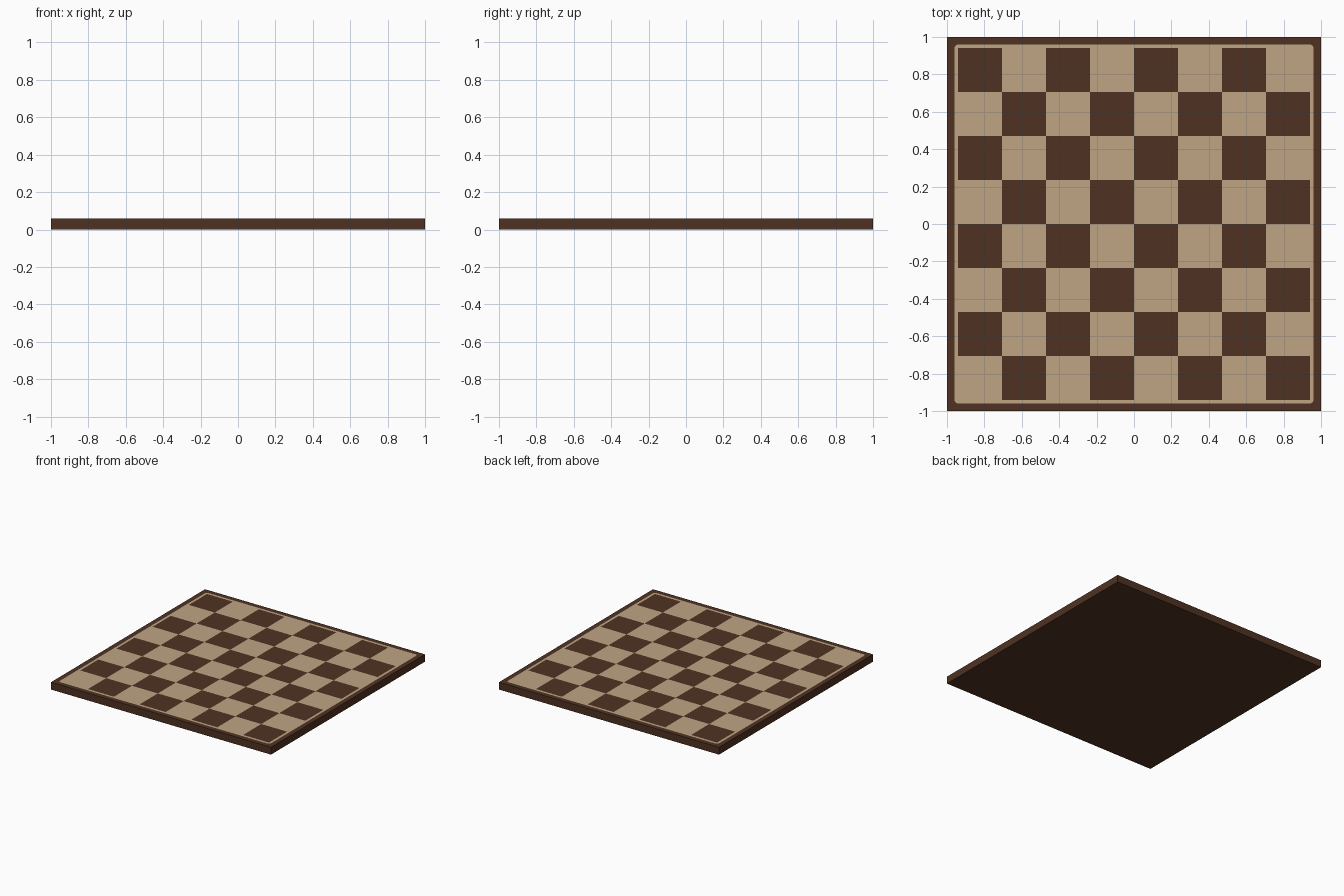
import bpy, bmesh, math

if "Cube" in bpy.data.objects:
    bpy.data.objects.remove(bpy.data.objects["Cube"])

H = 0.06            # board thickness
R = 0.96            # light inlay half width
S = 0.94            # chequered field half width


def material(name, rgb):
    m = bpy.data.materials.new(name)
    m.diffuse_color = (*rgb, 1)
    m.use_nodes = True
    m.node_tree.nodes["Principled BSDF"].inputs["Base Color"].default_value = m.diffuse_color
    return m


dark = material("dark wood", (0.078, 0.032, 0.016))
light = material("light wood", (0.52, 0.376, 0.233))

# Grid lines: outer edge, inlay edge, eight squares, inlay edge, outer edge
lines = [-1, -R] + [-S + i * S / 4 for i in range(9)] + [R, 1]
n = len(lines) - 1
bm = bmesh.new()


def face(points, mat):
    f = bm.faces.new([bm.verts.new(p) for p in points])
    f.material_index = mat


# Top surface: frame, light margin and chequered squares cut into one flat face
for i in range(n):
    for j in range(n):
        x0, x1, y0, y1 = lines[i], lines[i + 1], lines[j], lines[j + 1]
        if i in (1, n - 2) and j in (1, n - 2):
            # Rounded corner of the inlay
            sx, sy = (1 if i > 1 else -1), (1 if j > 1 else -1)
            arc = [(sx * (S + (R - S) * math.cos(a * math.pi / 12)),
                    sy * (S + (R - S) * math.sin(a * math.pi / 12)), H) for a in range(7)]
            inner = [(sx * S, sy * S, H)] + arc
            outer = [(sx * R, sy * R, H)] + arc[::-1]
            if sx * sy < 0:
                inner.reverse()
                outer.reverse()
            face(inner, 1)
            face(outer, 0)
            continue
        if i in (0, n - 1) or j in (0, n - 1):
            mat = 0
        elif i in (1, n - 2) or j in (1, n - 2):
            mat = 1
        else:
            mat = 1 - (i + j) % 2
        face([(x0, y0, H), (x1, y0, H), (x1, y1, H), (x0, y1, H)], mat)

# Sides and underside
for k in range(n):
    a, b = lines[k], lines[k + 1]
    face([(a, -1, 0), (b, -1, 0), (b, -1, H), (a, -1, H)], 0)
    face([(b, 1, 0), (a, 1, 0), (a, 1, H), (b, 1, H)], 0)
    face([(1, a, 0), (1, b, 0), (1, b, H), (1, a, H)], 0)
    face([(-1, b, 0), (-1, a, 0), (-1, a, H), (-1, b, H)], 0)
face([(-1, -1, 0), (-1, 1, 0), (1, 1, 0), (1, -1, 0)], 0)

bmesh.ops.remove_doubles(bm, verts=bm.verts, dist=1e-5)
mesh = bpy.data.meshes.new("chequered_board")
bm.to_mesh(mesh)
bm.free()
mesh.materials.append(dark)
mesh.materials.append(light)
board = bpy.data.objects.new("chequered_board", mesh)
bpy.context.collection.objects.link(board)
